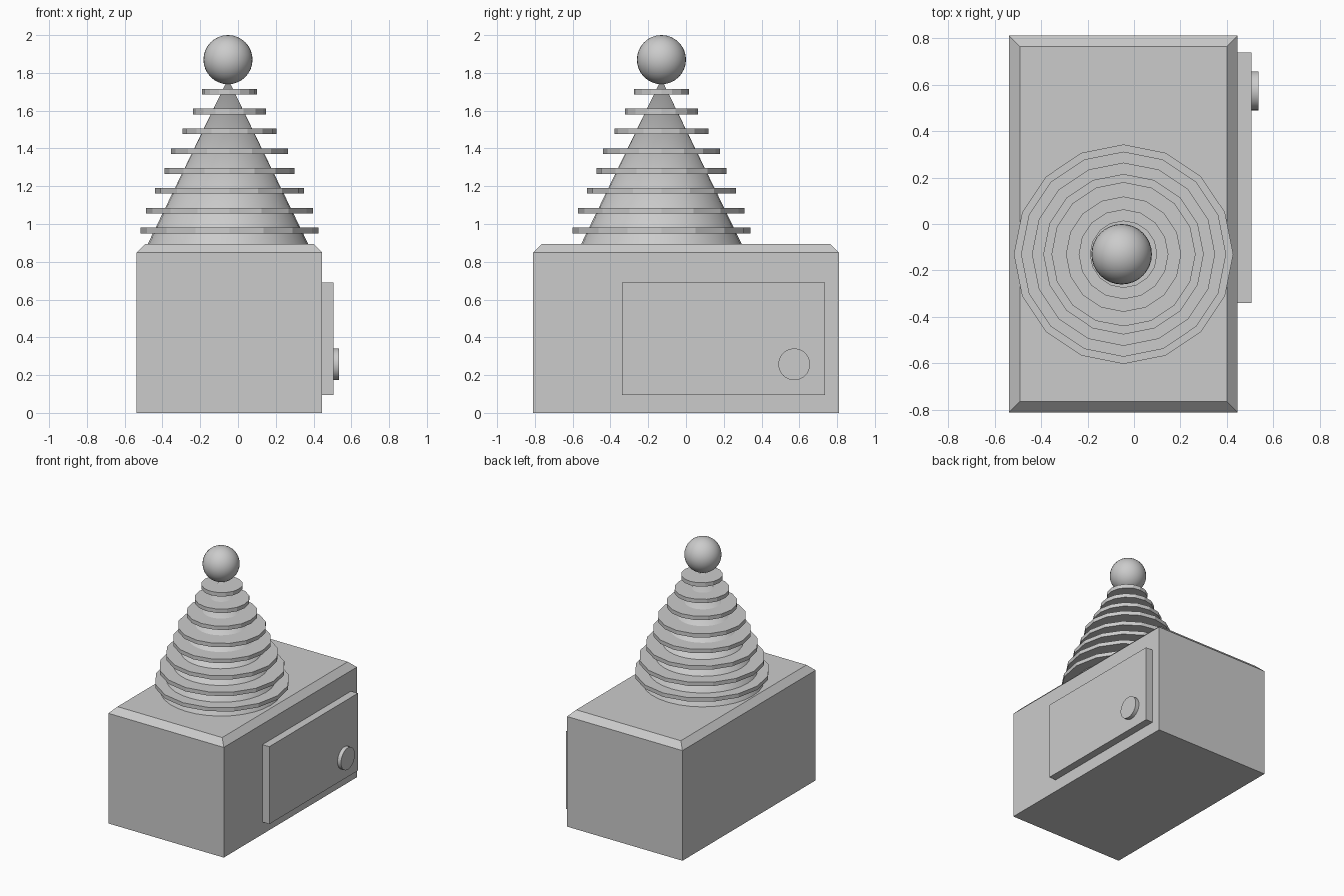
import bpy, bmesh
from math import pi, radians
from mathutils import Matrix, Vector

if "Cube" in bpy.data.objects:
    bpy.data.objects.remove(bpy.data.objects["Cube"])


def finish(name, bm, smooth=False):
    mesh = bpy.data.meshes.new(name)
    bm.to_mesh(mesh)
    bm.free()
    obj = bpy.data.objects.new(name, mesh)
    bpy.context.collection.objects.link(obj)
    if smooth:
        bpy.ops.object.select_all(action='DESELECT')
        obj.select_set(True)
        bpy.context.view_layer.objects.active = obj
        bpy.ops.object.shade_smooth_by_angle(angle=radians(40))
    return obj


def box(name, lo, hi, top_bevel=0):
    lo, hi = Vector(lo), Vector(hi)
    bm = bmesh.new()
    bmesh.ops.create_cube(bm, size=1)
    bmesh.ops.scale(bm, vec=hi - lo, verts=bm.verts)
    bmesh.ops.translate(bm, vec=(lo + hi) / 2, verts=bm.verts)
    if top_bevel:
        edges = [e for e in bm.edges if all(v.co.z > hi.z - 1e-4 for v in e.verts)]
        bmesh.ops.bevel(bm, geom=edges, offset=top_bevel, segments=1,
                        profile=0.5, affect='EDGES')
    return finish(name, bm)


def cone(name, center, r1, r2, depth, sides, axis='Z', smooth=False):
    bm = bmesh.new()
    bmesh.ops.create_cone(bm, cap_ends=True, segments=sides,
                          radius1=r1, radius2=r2, depth=depth)
    if axis == 'X':
        bmesh.ops.rotate(bm, matrix=Matrix.Rotation(pi / 2, 3, 'Y'), verts=bm.verts)
    bmesh.ops.translate(bm, vec=center, verts=bm.verts)
    return finish(name, bm, smooth)


# Cabinet body with chamfered top rim
box("body", (-0.537, -0.81, 0), (0.446, 0.81, 0.894), top_bevel=0.046)

# Side panel and its round knob
box("side_panel", (0.44, -0.34, 0.094), (0.505, 0.737, 0.69))
cone("knob", (0.515, 0.573, 0.257), 0.084, 0.084, 0.04, 32, 'X', True)

# Central cone
base_z, apex_z = 0.892, 1.768
cone("central_cone", (-0.053, -0.13, (base_z + apex_z) / 2),
     0.426, 0, apex_z - base_z, 32, smooth=True)

# Stacked 16-sided rings, shrinking upward
radii = [0.472, 0.441, 0.394, 0.345, 0.31, 0.248, 0.193, 0.145]
for i, r in enumerate(radii):
    cone(f"ring_{i + 1}", (-0.045, -0.13, 0.966 + 0.105 * i), r, r, 0.03, 16)

# Ball on the tip
bm = bmesh.new()
bmesh.ops.create_uvsphere(bm, u_segments=32, v_segments=16, radius=0.13)
bmesh.ops.translate(bm, vec=(-0.053, -0.13, 1.87), verts=bm.verts)
finish("tip_ball", bm, True)
